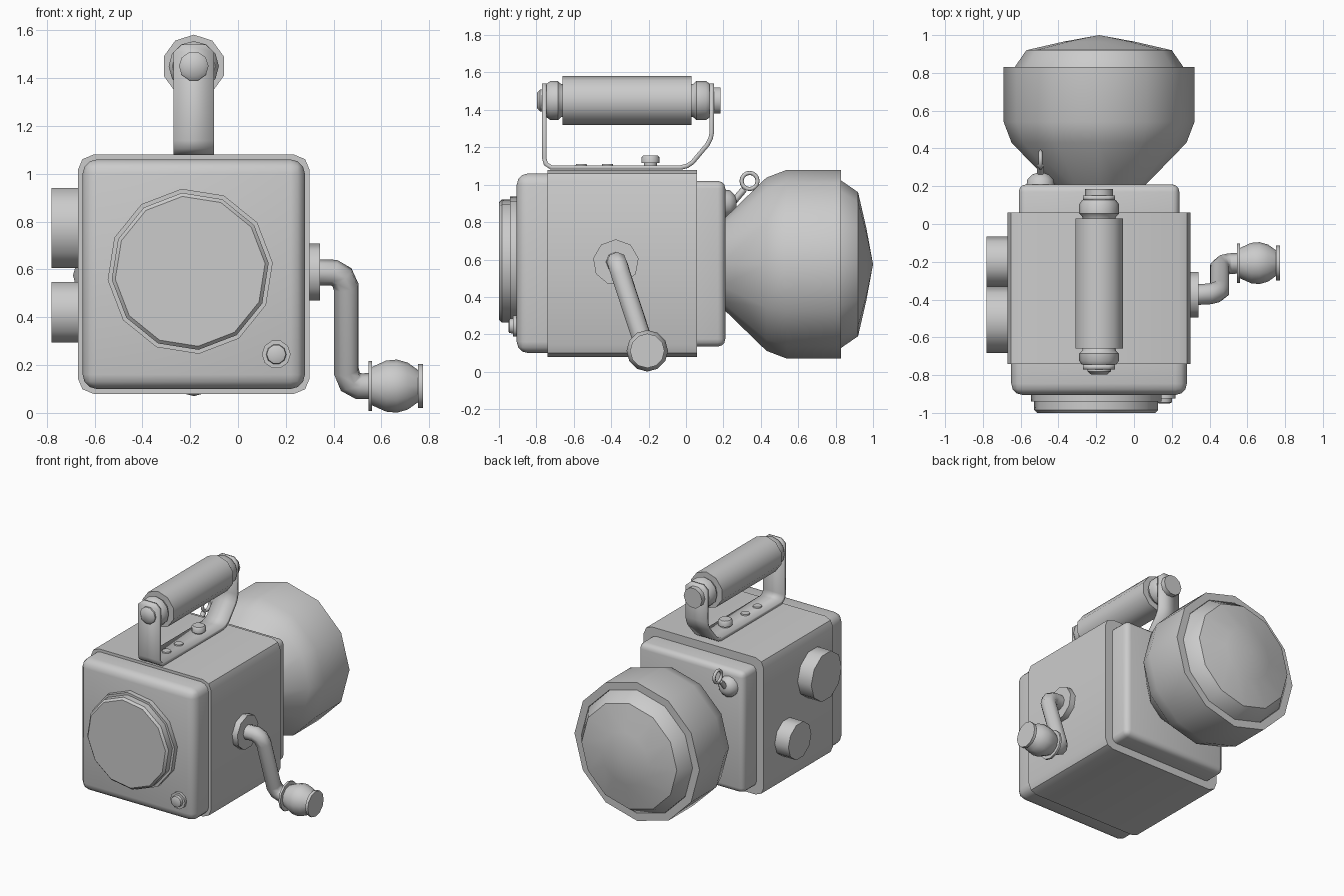
import bpy, bmesh
from math import cos, sin, pi, radians
from mathutils import Vector

if "Cube" in bpy.data.objects:
    bpy.data.objects.remove(bpy.data.objects["Cube"])


def finish(name, bm, angle=42):
    bmesh.ops.recalc_face_normals(bm, faces=bm.faces)
    me = bpy.data.meshes.new(name)
    bm.to_mesh(me)
    bm.free()
    ob = bpy.data.objects.new(name, me)
    bpy.context.collection.objects.link(ob)
    bpy.ops.object.select_all(action='DESELECT')
    ob.select_set(True)
    bpy.context.view_layer.objects.active = ob
    bpy.ops.object.shade_smooth_by_angle(angle=radians(angle))
    return ob


def case(name, lo, hi, bevel, seg, round_end=0):
    """Box with rounded edges along y, plus a rounded end face at -y or +y."""
    bm = bmesh.new()
    bmesh.ops.create_cube(bm, size=1)
    lo, hi = Vector(lo), Vector(hi)
    for v in bm.verts:
        v.co = Vector((lo[i] + (v.co[i] + 0.5) * (hi[i] - lo[i]) for i in range(3)))
    end = lo.y if round_end < 0 else hi.y
    edges = []
    for e in bm.edges:
        a, b = (v.co for v in e.verts)
        if abs(a.y - b.y) > 1e-4 or (round_end and abs(a.y - end) < 1e-4):
            edges.append(e)
    bmesh.ops.bevel(bm, geom=edges, offset=bevel, segments=seg, profile=0.5, affect='EDGES')
    return finish(name, bm)


def lathe(name, axis, centre, profile, sides=12, phase=0):
    """Revolve (position, radius) pairs round an axis; positions are absolute on that axis."""
    bm = bmesh.new()
    rings = []
    for t, r in profile:
        ring = []
        for k in range(sides):
            a = radians(phase) + 2 * pi * k / sides
            u, w = centre[0] + r * cos(a), centre[1] + r * sin(a)
            ring.append(bm.verts.new({'x': (t, u, w), 'y': (u, t, w), 'z': (u, w, t)}[axis]))
        rings.append(ring)
    for p, q in zip(rings, rings[1:]):
        for k in range(sides):
            n = (k + 1) % sides
            bm.faces.new((p[k], p[n], q[n], q[k]))
    bm.faces.new(rings[0])
    bm.faces.new(rings[-1])
    bmesh.ops.remove_doubles(bm, verts=bm.verts, dist=1e-5)
    return finish(name, bm)


def tube(name, points, radius, cyclic=False):
    cu = bpy.data.curves.new(name, 'CURVE')
    cu.dimensions = '3D'
    cu.bevel_depth = radius
    cu.bevel_resolution = 2
    cu.use_fill_caps = True
    sp = cu.splines.new('POLY')
    sp.points.add(len(points) - 1)
    for p, co in zip(sp.points, points):
        p.co = (*co, 1)
    sp.use_cyclic_u = cyclic
    ob = bpy.data.objects.new(name, cu)
    bpy.context.collection.objects.link(ob)
    return ob


# housing: middle body and the two end covers
case("body", (-0.67, -0.74, 0.08), (0.30, 0.06, 1.08), 0.065, 2)
case("front_cover", (-0.65, -0.905, 0.10), (0.28, -0.72, 1.06), 0.06, 3, -1)
case("rear_cover", (-0.61, 0.04, 0.135), (0.24, 0.21, 1.02), 0.04, 3, 1)

# front disc and its small button
lathe("front_disc_base", 'y', (-0.20, 0.592), [(-0.89, 0.347), (-0.94, 0.347)], 12, 6)
lathe("front_disc", 'y', (-0.20, 0.592),
      [(-0.93, 0.33), (-0.985, 0.33), (-1.0, 0.315)], 12, 6)
lathe("front_button_base", 'y', (0.16, 0.245), [(-0.89, 0.06), (-0.925, 0.06)], 10)
lathe("front_button", 'y', (0.16, 0.245), [(-0.92, 0.043), (-0.945, 0.04), (-0.95, 0.028)], 10)

# lamp reflector and lens
LAMP = (-0.185, 0.575)
lathe("lamp_head", 'y', LAMP, [(0.19, 0.23), (0.43, 0.463), (0.54, 0.505), (0.83, 0.505),
                               (0.83, 0.45), (0.79, 0.445)], 12)
lathe("lamp_lens", 'y', LAMP, [(0.78, 0.45), (0.83, 0.447), (0.92, 0.385), (0.965, 0.19), (1.0, 0)], 12)

# handle strap
path = [(-0.757, 1.54, 0.05), (-0.757, 1.51, 0.084), (-0.757, 1.14, 0.084), (-0.75, 1.112, 0.084),
        (-0.72, 1.092, 0.084), (-0.03, 1.092, 0.084), (0.005, 1.10, 0.084), (0.035, 1.12, 0.084),
        (0.115, 1.215, 0.084), (0.132, 1.25, 0.084), (0.138, 1.28, 0.084),
        (0.138, 1.51, 0.084), (0.138, 1.54, 0.05)]
bm = bmesh.new()
rows = [[bm.verts.new((-0.185 + s * w, y, z)) for s in (-1, 1)] for y, z, w in path]
for p, q in zip(rows, rows[1:]):
    bm.faces.new((p[0], p[1], q[1], q[0]))
strap = finish("handle_strap", bm)
mod = strap.modifiers.new("thickness", 'SOLIDIFY')
mod.thickness, mod.offset = 0.024, 0

# handle grip, collars and end nuts
GRIP = (-0.185, 1.45)
lathe("handle_grip", 'y', GRIP, [(-0.66, 0.132), (0.03, 0.132)], 10, 18)
for side, inner, outer in (("front", -0.66, -0.745), ("rear", 0.03, 0.126)):
    d = 1 if outer > inner else -1
    lathe("collar_" + side, 'y', GRIP, [(inner - 0.01 * d, 0.085), (inner + 0.01 * d, 0.09),
          (inner + 0.025 * d, 0.105), (outer - 0.02 * d, 0.105), (outer, 0.09)], 12)
lathe("handle_nut_front", 'y', GRIP, [(-0.75, 0.062), (-0.78, 0.062), (-0.797, 0.042)], 10)
lathe("handle_nut_rear", 'y', GRIP, [(0.13, 0.074), (0.185, 0.074)], 10)

# strap button and screws
lathe("strap_button", 'z', (-0.185, -0.19), [(1.09, 0.035), (1.115, 0.035), (1.115, 0.048),
                                           (1.147, 0.048), (1.156, 0.04)], 12)
for i, y in enumerate((-0.56, -0.42)):
    lathe(f"strap_screw_{i}", 'z', (-0.185, y), [(1.09, 0.034), (1.112, 0.03)], 10)

# knobs on the left side
lathe("knob_large", 'x', (-0.507, 0.773), [(-0.65, 0.176), (-0.78, 0.176)], 10)
lathe("knob_small", 'x', (-0.20, 0.42), [(-0.65, 0.133), (-0.78, 0.133)], 10)

# crank on the right side
lathe("crank_base", 'x', (-0.375, 0.585), [(0.29, 0.123), (0.342, 0.123)], 9, 10)
tube("crank_arm", [(0.31, -0.375, 0.587), (0.40, -0.37, 0.587), (0.435, -0.362, 0.567),
                   (0.453, -0.35, 0.525), (0.453, -0.235, 0.175), (0.47, -0.218, 0.13),
                   (0.505, -0.21, 0.112), (0.57, -0.207, 0.112)], 0.055)
lathe("crank_knob", 'x', (-0.207, 0.112),
      [(0.545, 0.105), (0.56, 0.105), (0.56, 0.08), (0.62, 0.107), (0.665, 0.111),
       (0.71, 0.098), (0.752, 0.068), (0.752, 0.092), (0.773, 0.092)], 12)

# ring pull on the rear cover
lathe("ring_base", 'y', (-0.495, 0.90), [(0.20, 0.075), (0.235, 0.07), (0.262, 0.045), (0.27, 0.02)], 12)
tube("ring_stem", [(-0.495, 0.22, 0.87), (-0.495, 0.31, 0.975)], 0.018)
tube("ring_pull", [(-0.495, 0.34 + 0.043 * cos(2 * pi * k / 16), 1.02 + 0.043 * sin(2 * pi * k / 16))
                   for k in range(16)], 0.011, True)
